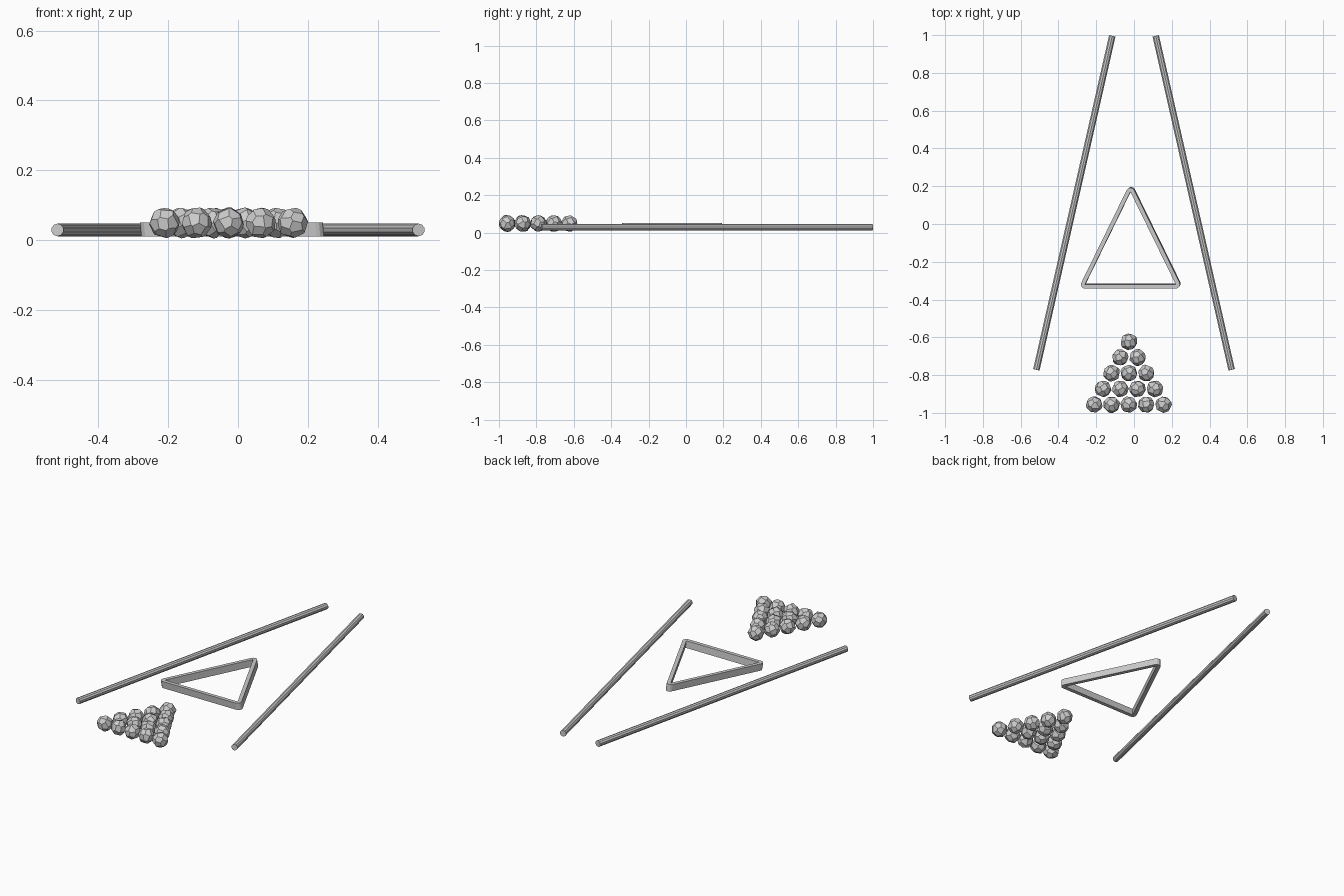
import bpy, bmesh, math, random
from mathutils import Vector, Euler

if "Cube" in bpy.data.objects:
    bpy.data.objects.remove(bpy.data.objects["Cube"])

random.seed(4)


def make_object(name, bm):
    bmesh.ops.recalc_face_normals(bm, faces=bm.faces)
    mesh = bpy.data.meshes.new(name)
    bm.to_mesh(mesh)
    bm.free()
    obj = bpy.data.objects.new(name, mesh)
    bpy.context.collection.objects.link(obj)
    return obj


# Two straight rails, converging towards the back
def add_rail(name, side):
    a = Vector((side * 0.517, -0.772, 0.029))
    b = Vector((side * 0.115, 0.996, 0.029))
    bm = bmesh.new()
    bmesh.ops.create_cone(bm, cap_ends=True, segments=10, radius1=0.0182,
                          radius2=0.0182, depth=(b - a).length)
    rail = make_object(name, bm)
    rail.location = (a + b) / 2
    rail.rotation_euler = (b - a).to_track_quat('Z', 'Y').to_euler()


add_rail("rail_left", -1)
add_rail("rail_right", 1)


# Triangular rack: sharp inside corners, rounded outside corners
def add_rack():
    inner = [Vector((-0.257, -0.318)), Vector((0.223, -0.318)), Vector((-0.017, 0.172))]
    thick, steps, low, high = 0.022, 4, 0.010, 0.051
    pairs = []
    for i, p in enumerate(inner):
        d_in = p - inner[i - 1]
        d_out = inner[(i + 1) % 3] - p
        a0 = math.atan2(-d_in.x, d_in.y)
        a1 = math.atan2(-d_out.x, d_out.y)
        turn = (a1 - a0) % math.tau
        for s in range(steps + 1):
            a = a0 + turn * s / steps
            pairs.append((i, p + thick * Vector((math.cos(a), math.sin(a)))))
    bm = bmesh.new()
    lean = Vector((-0.002, -0.002))
    rings = []
    for z, k in ((low, -1), (high, 1)):
        ins = [bm.verts.new((*(p + k * lean), z)) for p in inner]
        outs = [bm.verts.new((*(p + k * lean), z)) for _, p in pairs]
        rings.append((ins, outs))
    (in0, out0), (in1, out1) = rings
    n = len(pairs)
    for j in range(n):
        k = (j + 1) % n
        a, b = pairs[j][0], pairs[k][0]
        bm.faces.new((out0[j], out0[k], out1[k], out1[j]))
        for ins, outs in rings:
            corner = [outs[j], outs[k], ins[b]]
            bm.faces.new(corner if a == b else corner + [ins[a]])
        if a != b:
            bm.faces.new((in0[a], in0[b], in1[b], in1[a]))
    make_object("triangle_rack", bm)


add_rack()


# Faceted ball: a cube cut by evenly spread planes into flat polygons
def add_ball(name, location, radius=0.0395, facets=24):
    bm = bmesh.new()
    bmesh.ops.create_cube(bm, size=radius * 4)
    spin = Euler([random.uniform(0, math.tau) for _ in range(3)]).to_matrix()
    for i in range(facets):
        h = 1 - (2 * i + 1) / facets
        a = i * math.pi * (3 - math.sqrt(5))
        w = math.sqrt(1 - h * h)
        n = spin @ Vector((w * math.cos(a), w * math.sin(a), h))
        cut = bmesh.ops.bisect_plane(bm, geom=bm.verts[:] + bm.edges[:] + bm.faces[:],
                                     plane_co=n * radius, plane_no=n, clear_outer=True)
        edges = [e for e in cut["geom_cut"] if isinstance(e, bmesh.types.BMEdge)]
        bmesh.ops.edgeloop_fill(bm, edges=edges)
    make_object(name, bm).location = location


# Fifteen balls in five rows
for row in range(5):
    for col in range(row + 1):
        x = -0.027 + (col - row / 2) * 0.0917
        add_ball(f"ball_{row + 1}_{col + 1}", (x, -0.623 - row * 0.0833, 0.049))
